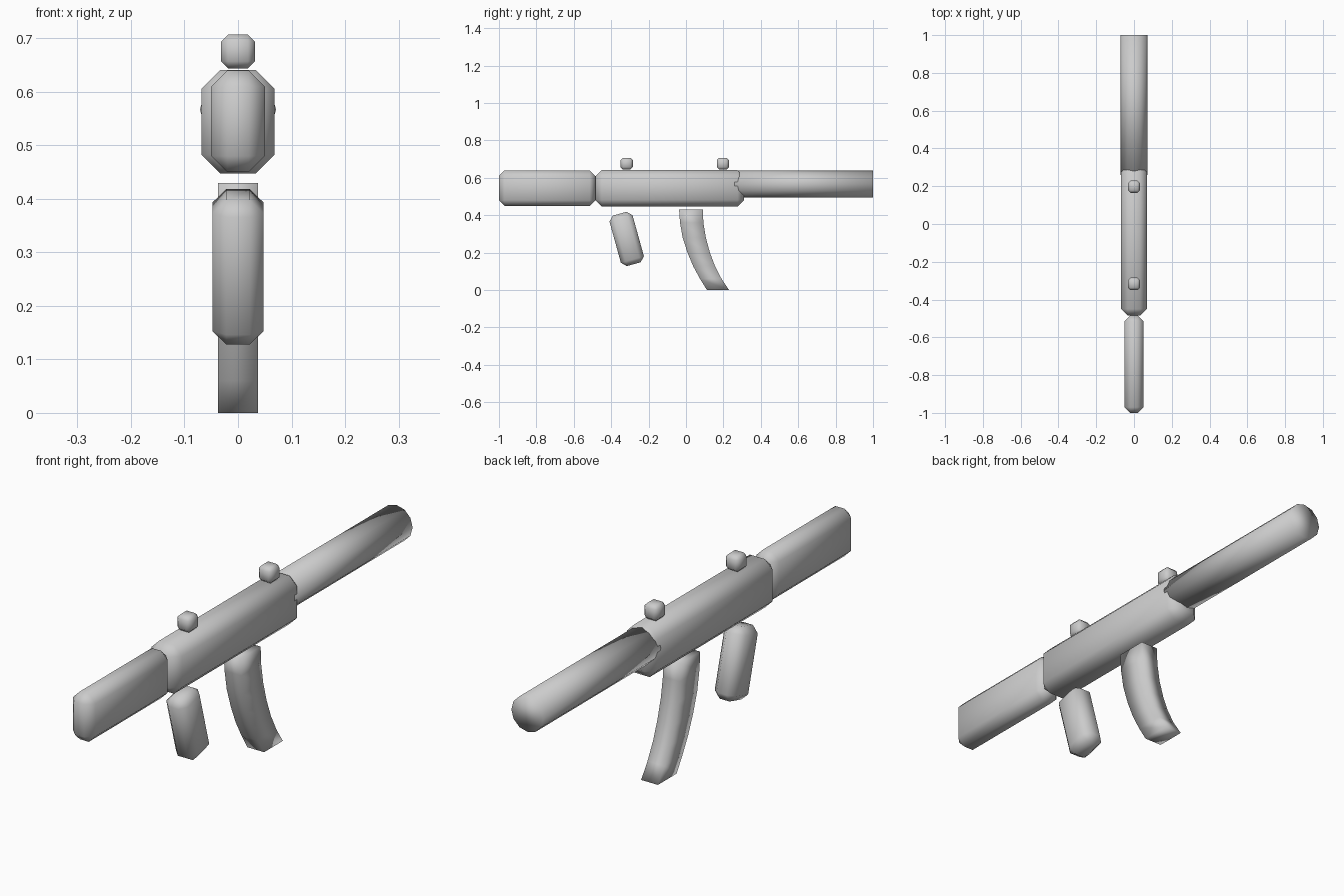
import bpy, bmesh, math
from mathutils import Matrix

cube = bpy.data.objects.get("Cube")
if cube:
    bpy.data.objects.remove(cube, do_unlink=True)

grey = bpy.data.materials.new("plain_grey")
grey.use_nodes = True
COLOUR = (0.6, 0.6, 0.6, 1)
grey.diffuse_color = COLOUR
grey.node_tree.nodes["Principled BSDF"].inputs["Base Color"].default_value = COLOUR


def finish(name, bm, location=(0, 0, 0), tilt=0):
    """Turn a bmesh into a smooth, coloured object."""
    bmesh.ops.recalc_face_normals(bm, faces=bm.faces)
    for face in bm.faces:
        face.smooth = True
    mesh = bpy.data.meshes.new(name)
    bm.to_mesh(mesh)
    bm.free()
    mesh.materials.append(grey)
    obj = bpy.data.objects.new(name, mesh)
    obj.location = location
    obj.rotation_euler.x = math.radians(tilt)
    bpy.context.collection.objects.link(obj)
    return obj


def chamfered_box(name, size, location, chamfer, tilt=0):
    bm = bmesh.new()
    bmesh.ops.create_cube(bm, size=1, matrix=Matrix.Diagonal((*size, 1)))
    bmesh.ops.bevel(bm, geom=bm.edges[:], offset=chamfer, segments=1,
                    affect='EDGES', profile=0.5)
    return finish(name, bm, location, tilt)


# Body, stock and grip
chamfered_box("receiver", (0.136, 0.796, 0.194), (0, -0.087, 0.544), 0.035)
chamfered_box("stock", (0.1, 0.515, 0.19), (0, -0.7425, 0.545), 0.03)
chamfered_box("grip", (0.096, 0.128, 0.28), (0, -0.317, 0.273), 0.026, 15.5)

# Sights
for name, y in (("rear_sight", -0.317), ("front_sight", 0.197)):
    chamfered_box(name, (0.063, 0.065, 0.063), (0, y, 0.6755), 0.013)

# Barrel
bm = bmesh.new()
bmesh.ops.create_cone(bm, cap_ends=True, segments=12, radius1=0.071, radius2=0.071,
                      depth=0.74, matrix=Matrix.Rotation(math.pi / 2, 4, 'X'))
finish("barrel", bm, (0, 0.63, 0.567))

# Curved magazine: rows of (rear y, front y, z) swept from top to bottom
rows = [(-0.037, 0.09, 0.43), (-0.032, 0.093, 0.36), (-0.018, 0.106, 0.28),
        (0.008, 0.128, 0.2), (0.038, 0.155, 0.128), (0.075, 0.19, 0.06),
        (0.112, 0.23, 0)]
bm = bmesh.new()
rings = [[bm.verts.new((x, y, z)) for x, y in
          ((-0.037, a), (0.037, a), (0.037, b), (-0.037, b))] for a, b, z in rows]
for upper, lower in zip(rings, rings[1:]):
    for i in range(4):
        j = (i + 1) % 4
        bm.faces.new((upper[i], upper[j], lower[j], lower[i]))
bm.faces.new(rings[0])
bm.faces.new(rings[-1])
finish("magazine", bm)
